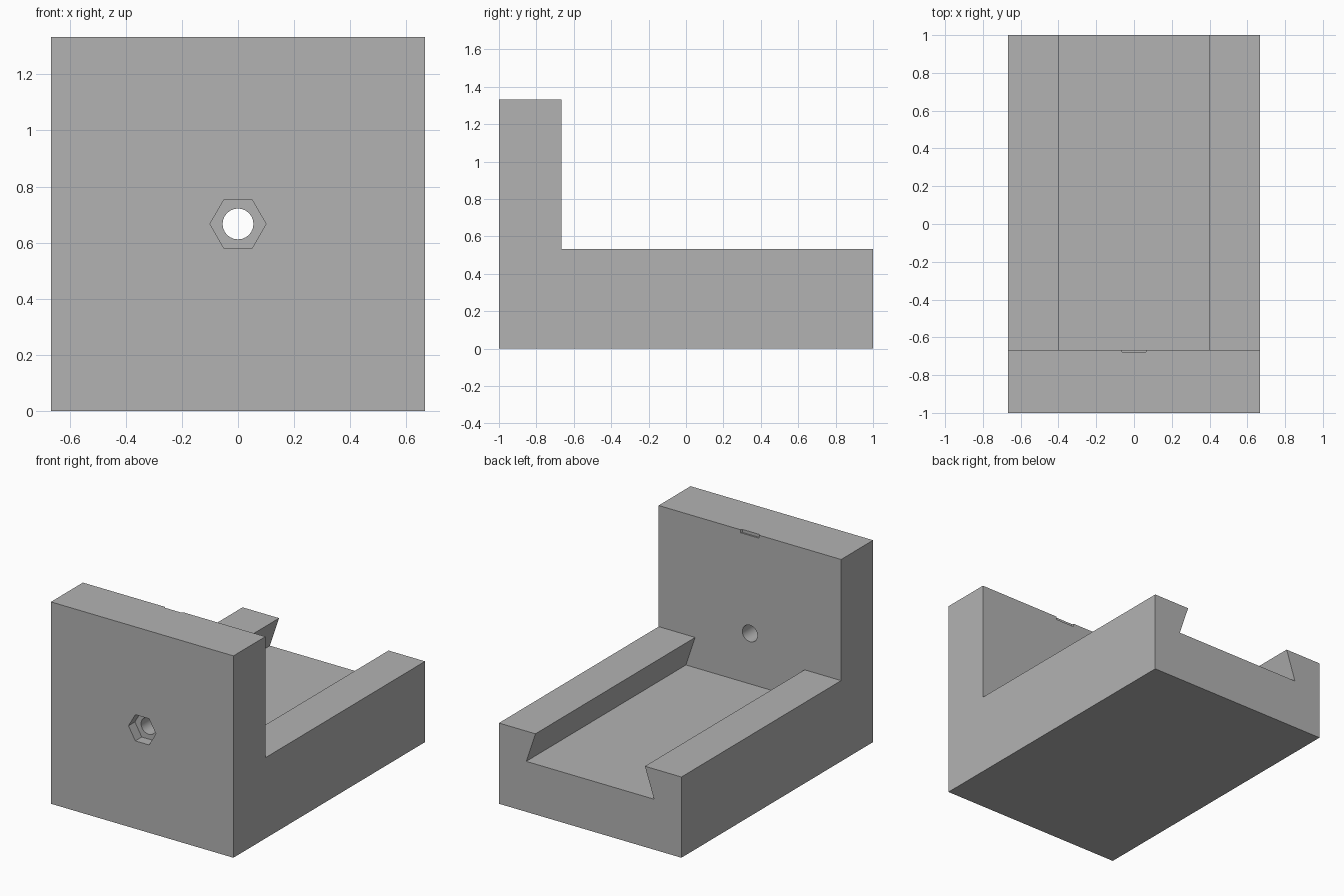
import bpy, bmesh, math
from mathutils import Vector

cube = bpy.data.objects.get("Cube")
if cube:
    bpy.data.objects.remove(cube, do_unlink=True)

WALL_BACK = -2 / 3
HALF_W = 2 / 3
HEIGHT = 4 / 3
BASE_TOP = 8 / 15
GROOVE_Z = 1 / 3
HOLE_Z = 2 / 3

grey = bpy.data.materials.new("plain grey")
grey.use_nodes = True
colour = (0.45, 0.45, 0.45, 1)
grey.diffuse_color = colour
grey.node_tree.nodes["Principled BSDF"].inputs["Base Color"].default_value = colour


def prism(name, points, sweep):
    """Extrude a closed outline of 3D points along a vector."""
    bm = bmesh.new()
    face = bm.faces.new([bm.verts.new(p) for p in points])
    top = bmesh.ops.extrude_face_region(bm, geom=[face])["geom"]
    bmesh.ops.translate(bm, vec=Vector(sweep),
                        verts=[v for v in top if isinstance(v, bmesh.types.BMVert)])
    bmesh.ops.recalc_face_normals(bm, faces=bm.faces)
    mesh = bpy.data.meshes.new(name)
    bm.to_mesh(mesh)
    bm.free()
    mesh.materials.append(grey)
    obj = bpy.data.objects.new(name, mesh)
    bpy.context.collection.objects.link(obj)
    return obj


def ring(sides, radius, y):
    """Regular polygon around the bolt axis."""
    steps = [math.tau * i / sides for i in range(sides)]
    return [(radius * math.cos(a), y, HOLE_Z + radius * math.sin(a)) for a in steps]


def cut(body, cutter):
    cutter.hide_render = True
    mod = body.modifiers.new(cutter.name, 'BOOLEAN')
    mod.operation = 'DIFFERENCE'
    mod.solver = 'EXACT'
    mod.object = cutter
    bpy.context.view_layer.objects.active = body
    bpy.ops.object.modifier_apply(modifier=mod.name)
    bpy.data.objects.remove(cutter, do_unlink=True)


# L-shaped block: upright wall at the front, long base behind it
outline = [(-1, 0), (1, 0), (1, BASE_TOP), (WALL_BACK, BASE_TOP),
           (WALL_BACK, HEIGHT), (-1, HEIGHT)]
block = prism("dovetail_bracket", [(-HALF_W, y, z) for y, z in outline],
              (2 * HALF_W, 0, 0))

# Dovetail channel along the base, wider at its floor
slope = (0.467 - 0.4) / (BASE_TOP - GROOVE_Z)
lip_z = BASE_TOP + 0.1
lip = 0.4 - slope * 0.1
channel = [(-0.467, GROOVE_Z), (0.467, GROOVE_Z), (lip, lip_z), (-lip, lip_z)]
cut(block, prism("channel_cutter", [(x, WALL_BACK, z) for x, z in channel], (0, 2, 0)))

# Bolt hole through the wall, with a hexagonal nut pocket on the front
cut(block, prism("bolt_hole_cutter", ring(24, 0.055, -1.2), (0, 0.8, 0)))
cut(block, prism("nut_pocket_cutter", ring(6, 0.1, -1.2), (0, 0.267, 0)))

# Shallow notch in the wall's rear top edge
notch = [(-0.062, -0.677), (0.062, -0.677), (0.074, -0.657), (-0.074, -0.657)]
cut(block, prism("notch_cutter", [(x, y, HEIGHT - 0.02) for x, y in notch], (0, 0, 0.1)))

bpy.ops.object.select_all(action='DESELECT')
block.select_set(True)
bpy.context.view_layer.objects.active = block
bpy.ops.object.shade_smooth_by_angle(angle=math.radians(30))
